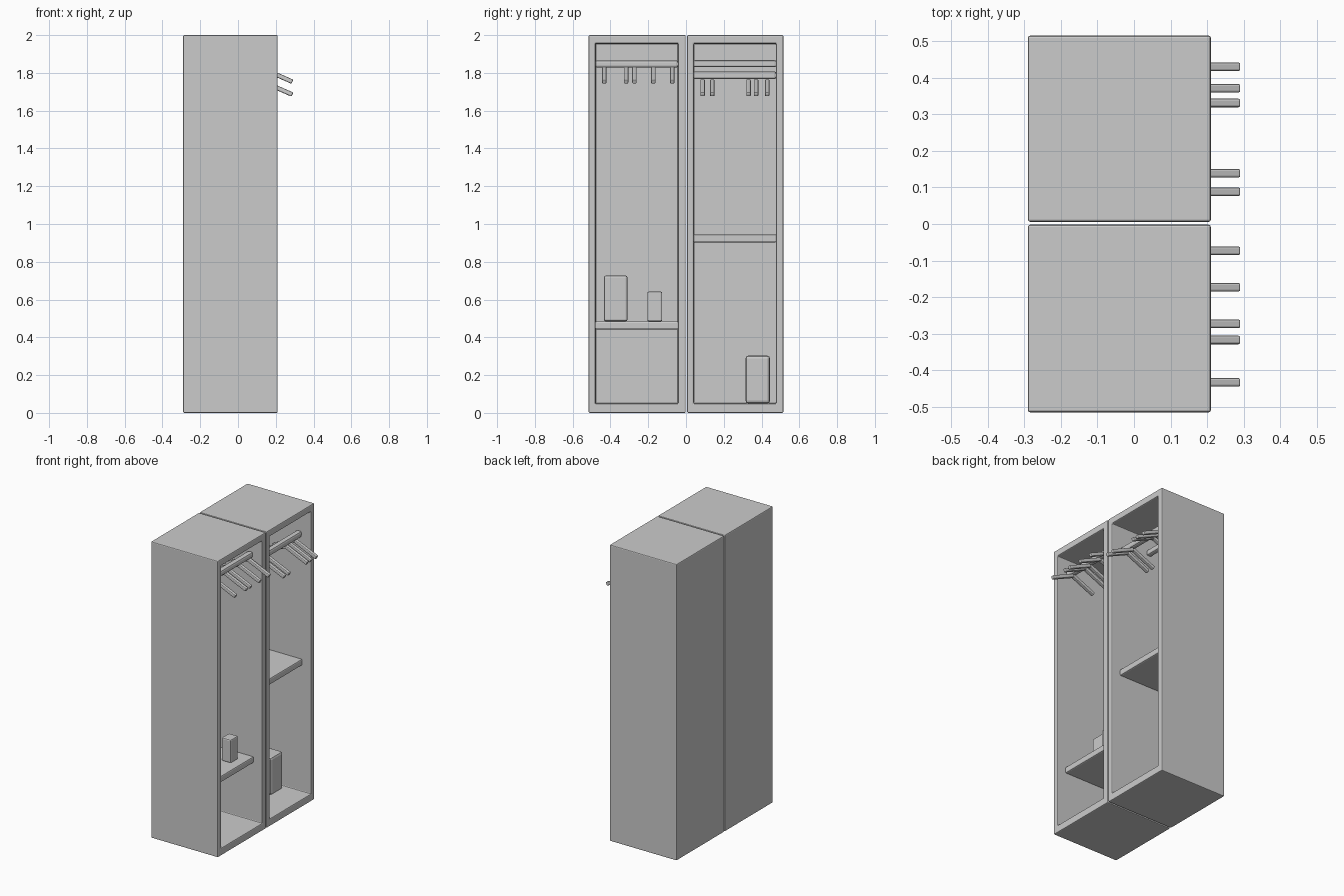
import bpy
from math import atan2, hypot
from mathutils import Matrix

if "Cube" in bpy.data.objects:
    bpy.data.objects.remove(bpy.data.objects["Cube"])


def box(name, x, y, z, bevel=0.004, segments=2):
    """Bevelled box spanning the three (min, max) ranges."""
    bpy.ops.mesh.primitive_cube_add(size=1)
    ob = bpy.context.object
    ob.name = name
    size = [b - a for a, b in (x, y, z)]
    ob.data.transform(Matrix.Diagonal((*size, 1)))
    ob.location = [(a + b) / 2 for a, b in (x, y, z)]
    if bevel:
        m = ob.modifiers.new("bevel", 'BEVEL')
        m.width, m.segments = bevel, segments
    return ob


def cabinet(name, y, inner):
    """Shell open towards +x."""
    ob = box(name, (-0.29, 0.21), y, (0, 2), 0)
    hollow = box(name + "_hollow", (-0.25, 0.30), inner, (0.05, 1.955), 0)
    hollow.hide_render = True
    hollow.hide_set(True)
    cut = ob.modifiers.new("hollow", 'BOOLEAN')
    cut.operation, cut.object, cut.solver = 'DIFFERENCE', hollow, 'EXACT'
    m = ob.modifiers.new("bevel", 'BEVEL')
    m.width, m.segments = 0.006, 2


def hanger(name, y, z):
    """Two sloping arms meeting under the rod."""
    run, drop, th = 0.163, 0.072, 0.012
    for side, label in ((1, "front"), (-1, "rear")):
        length = hypot(run, drop)
        arm = box(f"{name}_{label}_arm", (0, length), (-th, th), (-th, th), 0.006)
        arm.location = (0.125 + side * run / 2, y, z - drop / 2)
        arm.rotation_euler = (0, atan2(drop, side * run), 0)


units = [
    ("left", (-0.515, -0.002), (-0.479, -0.042), (0.442, 0.485), (1.828, 1.866), 1.825,
     (-0.433, -0.317, -0.273, -0.173, -0.073)),
    ("right", (0.006, 0.515), (0.041, 0.477), (0.902, 0.945), (1.767, 1.808), 1.757,
     (0.088, 0.139, 0.331, 0.371, 0.430)),
]
for name, outer, inner, shelf, rod, hang_z, ys in units:
    cabinet(name + "_cabinet", outer, inner)
    fit = (inner[0] - 0.002, inner[1] + 0.002)
    box(name + "_shelf", (-0.252, 0.147), fit, shelf, 0.008)
    box(name + "_rod", (0.106, 0.144), fit, rod, 0.012)
    for i, y in enumerate(ys):
        hanger(f"{name}_hanger_{i + 1}", y, hang_z)

# upper rear rod of the right cabinet
box("right_rear_rod", (-0.10, -0.065), (0.039, 0.479), (1.83, 1.867), 0.01)

# stored boxes
box("large_storage_box", (-0.15, -0.03), (-0.435, -0.31), (0.485, 0.727), 0.01)
box("small_storage_box", (0.02, 0.09), (-0.205, -0.126), (0.485, 0.642), 0.008)
box("floor_storage_box", (-0.105, 0.025), (0.315, 0.445), (0.05, 0.303), 0.015)
